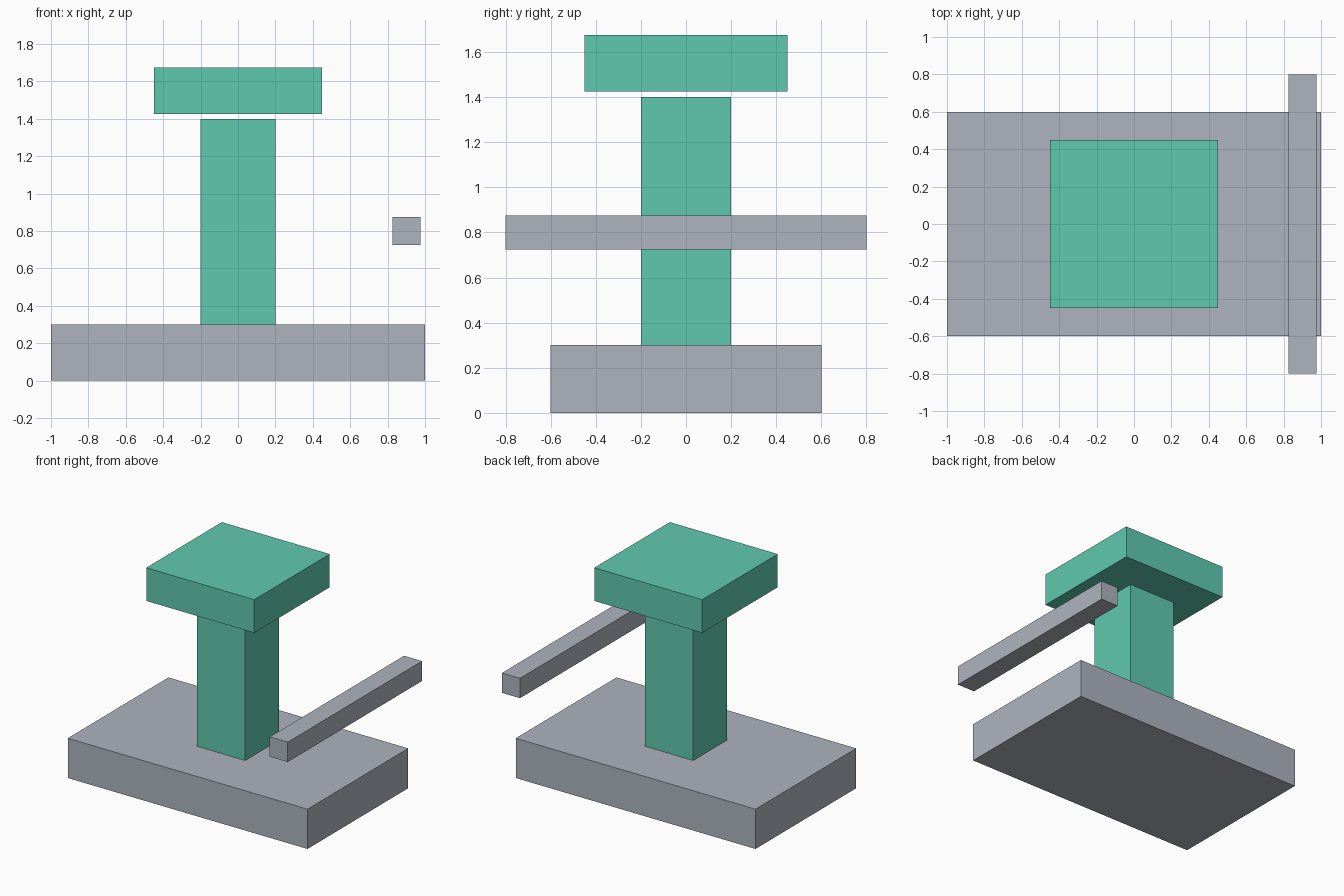
import bpy

if "Cube" in bpy.data.objects:
    bpy.data.objects.remove(bpy.data.objects["Cube"])


def material(name, color):
    mat = bpy.data.materials.new(name)
    mat.diffuse_color = (*color, 1.0)
    mat.use_nodes = True
    mat.node_tree.nodes["Principled BSDF"].inputs["Base Color"].default_value = mat.diffuse_color
    return mat


def box(name, center, size, mat):
    bpy.ops.mesh.primitive_cube_add(size=1, location=center)
    obj = bpy.context.object
    obj.name = name
    obj.scale = size
    bpy.ops.object.transform_apply(location=False, rotation=False, scale=True)
    obj.data.materials.append(mat)
    return obj


grey = material("cool grey", (0.423, 0.456, 0.521))
green = material("mint green", (0.117, 0.584, 0.434))

# Slab the column stands on
box("base", (0, 0, 0.15), (2.0, 1.2, 0.3), grey)
# Square column
box("column", (0, 0, 0.85), (0.4, 0.4, 1.1), green)
# Cap floating just above the column
box("cap", (0, 0, 1.55), (0.9, 0.9, 0.25), green)
# Free-floating side rail running front to back
box("side_rail", (0.9, 0, 0.8), (0.15, 1.6, 0.15), grey)
